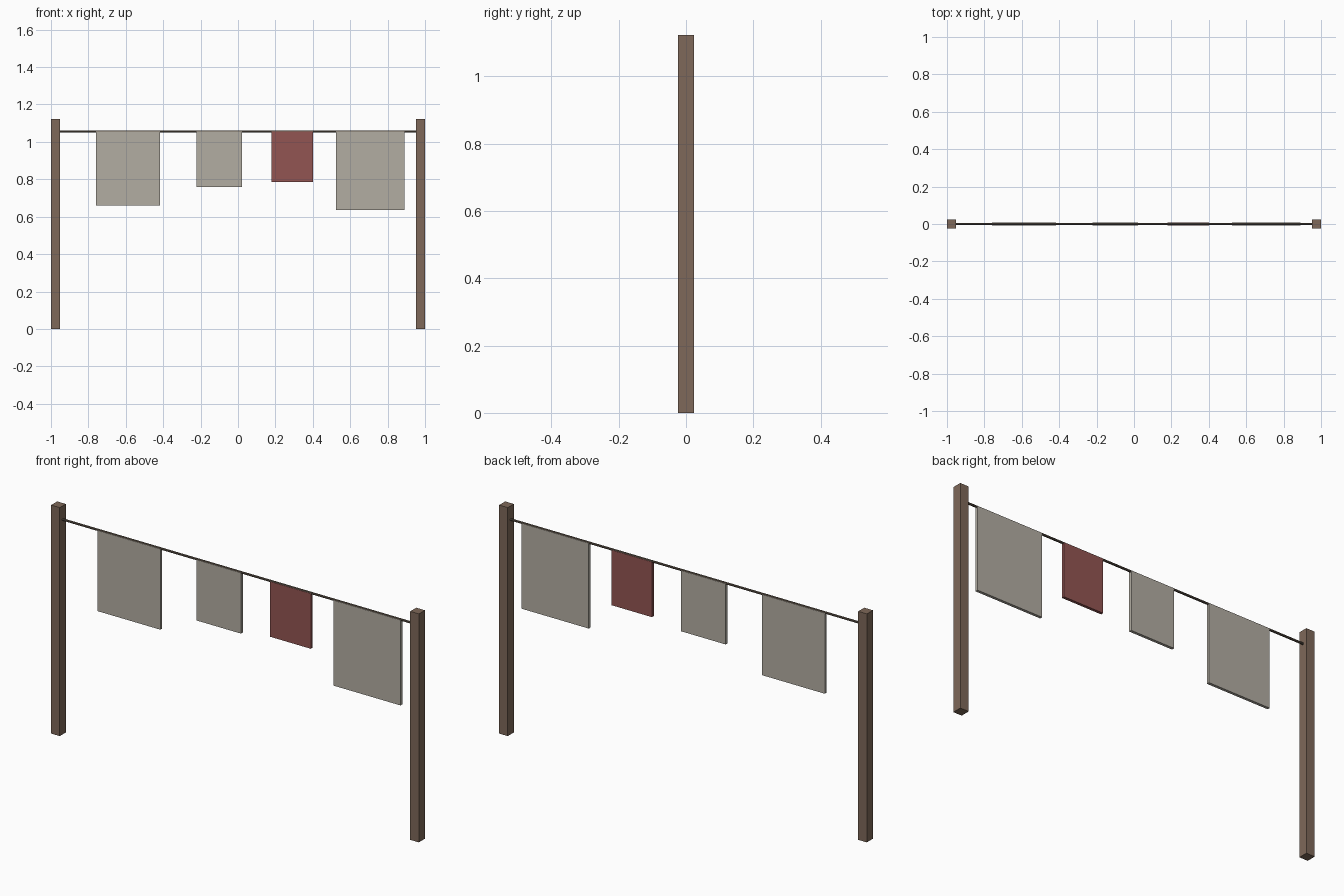
import bpy
from math import pi

cube = bpy.data.objects.get("Cube")
if cube:
    bpy.data.objects.remove(cube, do_unlink=True)


def material(name, rgb):
    mat = bpy.data.materials.new(name)
    mat.use_nodes = True
    color = (*rgb, 1)
    mat.diffuse_color = color
    mat.node_tree.nodes["Principled BSDF"].inputs["Base Color"].default_value = color
    return mat


wood = material("brown wood", (0.21, 0.14, 0.10))
cord = material("dark cord", (0.13, 0.10, 0.075))
linen = material("grey linen", (0.45, 0.42, 0.365))
red_cloth = material("faded red cloth", (0.29, 0.09, 0.085))


def box(name, x, z, size, mat):
    """Box centred on y = 0."""
    bpy.ops.mesh.primitive_cube_add(size=1, location=(x, 0, z))
    obj = bpy.context.object
    obj.name = name
    obj.scale = size
    bpy.ops.object.transform_apply(location=False, rotation=False, scale=True)
    obj.data.materials.append(mat)
    return obj


# Posts
POST_W, POST_H = 0.047, 1.123
post_x = 1 - POST_W / 2
for side, sign in (("left", 1), ("right", -1)):
    box(side + "_post", sign * post_x, POST_H / 2, (POST_W, POST_W, POST_H), wood)

# Line strung between the posts
LINE_Z = 1.056
bpy.ops.mesh.primitive_cylinder_add(vertices=8, radius=0.0055, depth=2 * post_x,
                                    location=(0, 0, LINE_Z), rotation=(0, pi / 2, 0))
line = bpy.context.object
line.name = "washing_line"
line.data.materials.append(cord)
bpy.ops.object.shade_smooth_by_angle()

# Hanging cloths: left edge, right edge, bottom
cloths = (
    ("large_cloth", -0.76, -0.417, 0.66, linen),
    ("small_cloth", -0.221, 0.021, 0.758, linen),
    ("red_cloth", 0.18, 0.401, 0.785, red_cloth),
    ("long_cloth", 0.524, 0.889, 0.637, linen),
)
for name, x0, x1, bottom, mat in cloths:
    box(name, (x0 + x1) / 2, (LINE_Z + bottom) / 2,
        (x1 - x0, 0.014, LINE_Z - bottom), mat)
